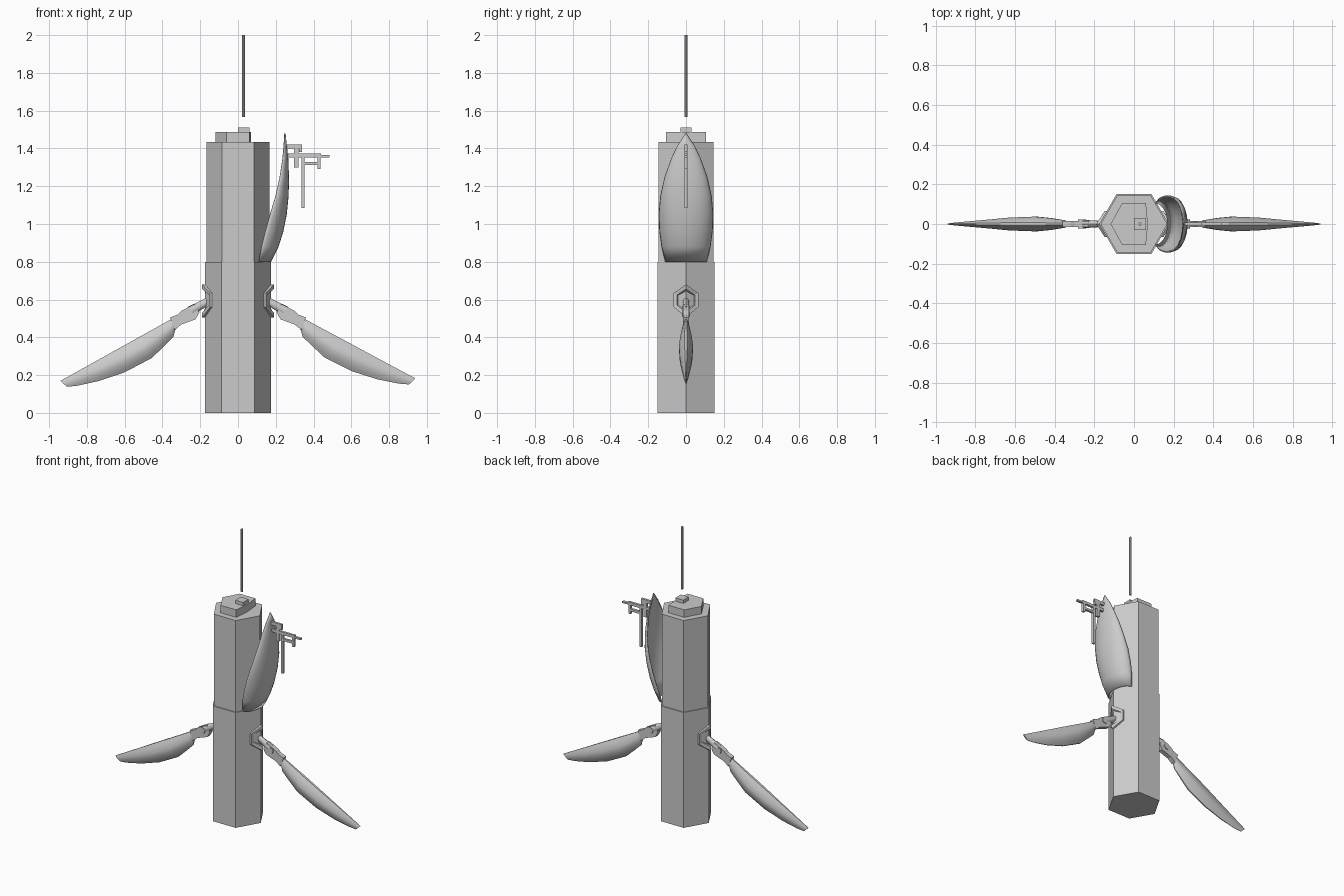
import bpy, bmesh, math
from mathutils import Vector

if "Cube" in bpy.data.objects:
    bpy.data.objects.remove(bpy.data.objects["Cube"])


def make(name, verts, faces, smooth=None, recalc=True):
    me = bpy.data.meshes.new(name)
    me.from_pydata(verts, [], faces)
    if recalc:
        bm = bmesh.new()
        bm.from_mesh(me)
        bmesh.ops.recalc_face_normals(bm, faces=bm.faces)
        bm.to_mesh(me)
        bm.free()
    ob = bpy.data.objects.new(name, me)
    bpy.context.collection.objects.link(ob)
    if smooth:
        bpy.ops.object.select_all(action='DESELECT')
        ob.select_set(True)
        bpy.context.view_layer.objects.active = ob
        bpy.ops.object.shade_smooth_by_angle(angle=math.radians(smooth))
    return ob


def loft(name, rings, smooth=None):
    """Closed rings of equal size joined in order, with end caps."""
    n = len(rings[0])
    verts = [v for r in rings for v in r]
    faces = [list(range(n)), list(range((len(rings) - 1) * n, len(rings) * n))]
    for i in range(len(rings) - 1):
        for j in range(n):
            k = (j + 1) % n
            faces.append((i * n + j, i * n + k, (i + 1) * n + k, (i + 1) * n + j))
    return make(name, verts, faces, smooth)


def column(name, outline, z0, z1, smooth=None):
    return loft(name, [[(x, y, z) for x, y in outline] for z in (z0, z1)], smooth)


def plate(name, outline, half, smooth=None):
    """Outline in x/z, given thickness in y."""
    return loft(name, [[(x, y, z) for x, z in outline] for y in (-half, half)], smooth)


def ngon(n, r, cx=0, cy=0):
    return [(cx + r * math.cos(2 * math.pi * i / n), cy + r * math.sin(2 * math.pi * i / n))
            for i in range(n)]


def rect(x0, x1, a0, a1):
    return [(x0, a0), (x1, a0), (x1, a1), (x0, a1)]


# Hexagonal tower
column("lower_body", ngon(6, 0.175), 0, 0.8)
column("upper_body", ngon(6, 0.168), 0.8, 1.435)
column("top_cap", [(-0.118, 0), (-0.06, -0.105), (0.06, -0.105), (0.07, 0),
                   (0.06, 0.105), (-0.06, 0.105)], 1.435, 1.487)
column("antenna_base", rect(0, 0.06, -0.03, 0.03), 1.487, 1.51)
column("antenna", ngon(8, 0.008, 0.03, 0), 1.567, 2.0)

# Curved petal: z, edge x, centre x, half width
rows = [(0.80, .11, .175, .11), (0.88, .125, .215, .13), (0.96, .145, .24, .141),
        (1.05, .17, .258, .145), (1.15, .2, .268, .136), (1.25, .222, .27, .113),
        (1.35, .237, .266, .077), (1.42, .243, .258, .043), (1.48, .247, .252, .003)]
n = 16
pv, pf = [], []
for z, xe, xc, hw in rows:
    for j in range(n + 1):
        t = math.pi * (j / n - 0.5)
        pv.append((xe + (xc - xe) * math.cos(t), hw * math.sin(t), z))
for i in range(len(rows) - 1):
    for j in range(n):
        a = i * (n + 1) + j
        pf.append((a, a + 1, a + n + 2, a + n + 1))
petal = make("petal", pv, pf, 40, recalc=False)
mod = petal.modifiers.new("thickness", 'SOLIDIFY')
mod.thickness = 0.008
mod.offset = -1

# Bracket hanging off the petal: x0, x1, z0, z1
bars = [("upper_bar", .25, .34, 1.40, 1.422), ("upper_post", .297, .32, 1.30, 1.40),
        ("middle_bar", .255, .44, 1.353, 1.373), ("hanging_rod", .335, .352, 1.085, 1.353),
        ("lower_bar", .337, .43, 1.312, 1.328), ("end_post", .42, .437, 1.292, 1.36),
        ("bar_tip", .437, .485, 1.353, 1.364), ("upper_drop", .322, .338, 1.382, 1.405)]
for name, x0, x1, z0, z1 in bars:
    plate("bracket_" + name, rect(x0, x1, z0, z1), 0.008)


def side_parts(s, tag, dz):
    # Hexagonal socket folded over the tower corner, with a recessed middle
    def hexring(k, dx):
        pts = [(.19, 0, .68), (.148, .065, .635), (.148, .065, .56),
               (.19, 0, .505), (.148, -.065, .56), (.148, -.065, .635)]
        return [(s * (x + dx + (1 - k) * (.178 - x) * 0.4), y * k, .596 + (z - .596) * k)
                for x, y, z in pts]
    loft("socket_" + tag, [hexring(1, -.022), hexring(1, 0), hexring(.72, .002),
                           hexring(.6, -.008)])

    # Arm neck, a tube
    a, b = Vector((.15, 0, .596)), Vector((.25, 0, .54))
    d = (b - a).normalized()
    u = Vector((-d.z, 0, d.x))
    tube = []
    for p, r in ((a, .02), (a.lerp(b, .5), .022), (b, .027)):
        ring = []
        for x, y in ngon(10, r):
            q = p + u * x + Vector((0, y * .8, 0))
            ring.append((s * q.x, q.y, q.z))
        tube.append(ring)
    loft("neck_" + tag, tube, 40)

    # Knuckle and its pin
    knuckle = [(.205, .53), (.225, .495), (.3, .468), (.335, .44), (.36, .505),
               (.32, .52), (.3, .54), (.24, .572), (.228, .575)]
    plate("knuckle_" + tag, [(s * x, z) for x, z in knuckle], 0.016)
    plate("pin_" + tag, [(s * x, z) for x, z in ngon(14, .021, .262, .532)], 0.022, 40)

    # Blade: x/z of top edge, x/z of lower edge, half thickness
    sections = [(.318, .512, .308, .472, .012), (.35, .497, .334, .435, .016),
                (.365, .49, .342, .402, .02), (.45, .442, .40, .345, .032),
                (.535, .395, .457, .29, .039), (.65, .331, .60, .215, .034),
                (.77, .264, .74, .168, .021), (.88, .203, .85, .144, .011),
                (.94, .17, .905, .138, .005)]
    prof = [(0, .2), (.15, .55), (.4, .95), (.62, .95), (.85, .5), (1, .12)]
    rings = []
    for x0, z0, x1, z1, w in sections:
        side = [(s * (x0 + (x1 - x0) * f), w * g, z0 + (z1 - z0) * f + dz * (x0 - .318) / .6)
                for f, g in prof]
        rings.append(side + [(x, -y, z) for x, y, z in reversed(side)])
    loft("blade_" + tag, rings, 35)


for s, tag, dz in ((1, "right", .012), (-1, "left", 0)):
    side_parts(s, tag, dz)
